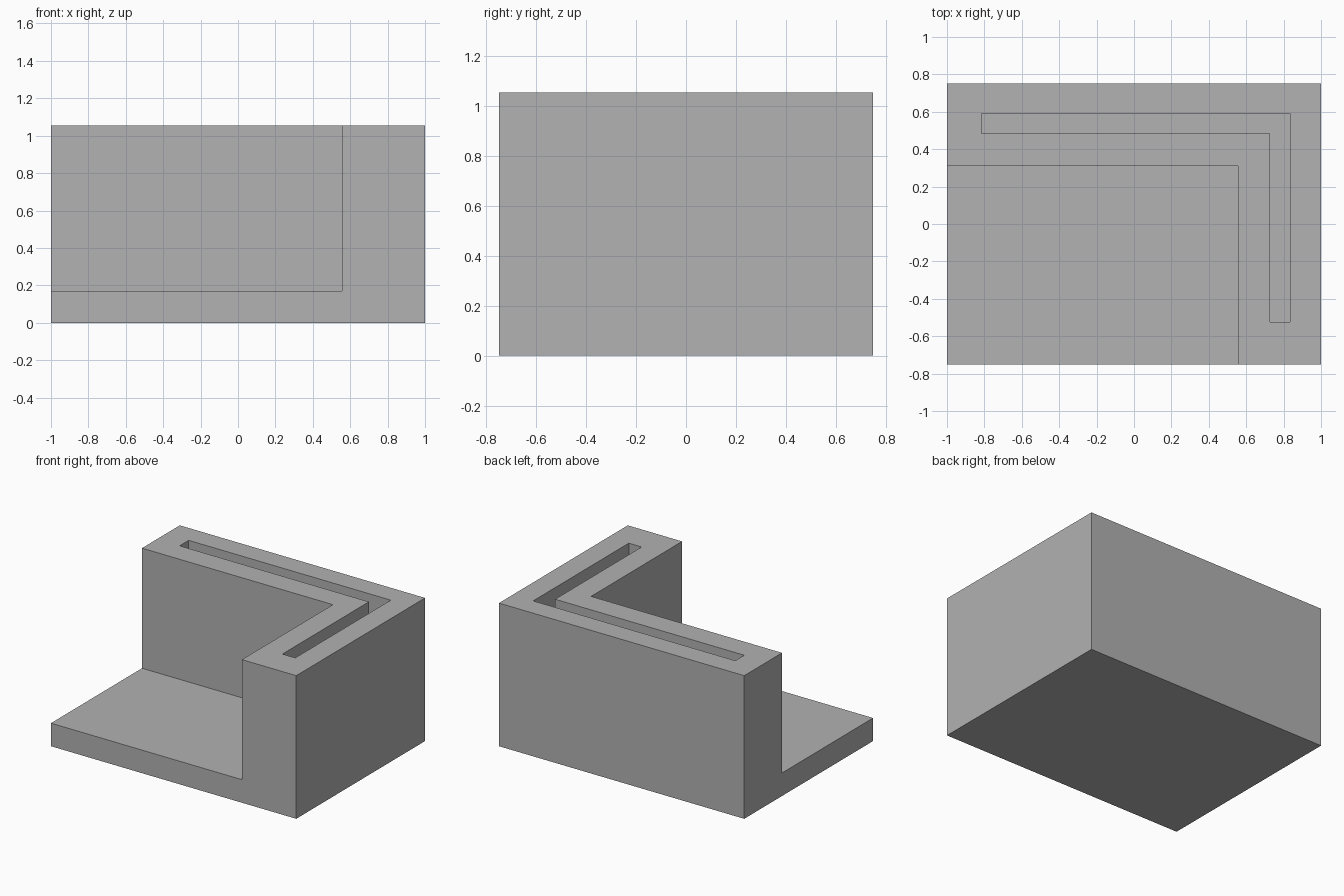
import bpy
import bmesh

cube = bpy.data.objects.get("Cube")
if cube:
    bpy.data.objects.remove(cube, do_unlink=True)

grey = bpy.data.materials.new("plain grey")
grey.use_nodes = True
colour = (0.445, 0.445, 0.445, 1)
grey.diffuse_color = colour
next(n for n in grey.node_tree.nodes
     if n.type == 'BSDF_PRINCIPLED').inputs["Base Color"].default_value = colour


def prism(name, outline, bottom, top):
    """Extrude a counter-clockwise plan outline from bottom to top."""
    bm = bmesh.new()
    face = bm.faces.new([bm.verts.new((x, y, bottom)) for x, y in outline])
    new = bmesh.ops.extrude_face_region(bm, geom=[face])["geom"]
    bmesh.ops.translate(bm, vec=(0, 0, top - bottom),
                        verts=[v for v in new if isinstance(v, bmesh.types.BMVert)])
    bmesh.ops.recalc_face_normals(bm, faces=bm.faces)
    mesh = bpy.data.meshes.new(name)
    bm.to_mesh(mesh)
    bm.free()
    mesh.materials.append(grey)
    obj = bpy.data.objects.new(name, mesh)
    bpy.context.collection.objects.link(obj)
    return obj


def rectangle(x0, y0, x1, y1):
    return [(x0, y0), (x1, y0), (x1, y1), (x0, y1)]


HEIGHT, FLOOR = 1.055, 0.17

# Solid block
body = prism("corner_block", rectangle(-1, -0.75, 1, 0.75), 0, HEIGHT)

# Open corner above the base plate
recess = prism("recess_cutter", rectangle(-1.2, -0.95, 0.557, 0.31), FLOOR, HEIGHT + 0.2)

# L-shaped slot in the top of the walls
slot = prism("slot_cutter",
             [(-0.815, 0.485), (0.728, 0.485), (0.728, -0.523),
              (0.833, -0.523), (0.833, 0.59), (-0.815, 0.59)],
             FLOOR, HEIGHT + 0.2)

# Cut both, then bake the result and discard the cutters
for cutter in (recess, slot):
    cutter.hide_render = True
    mod = body.modifiers.new(cutter.name, 'BOOLEAN')
    mod.operation = 'DIFFERENCE'
    mod.solver = 'EXACT'
    mod.object = cutter

bpy.context.view_layer.update()
graph = bpy.context.evaluated_depsgraph_get()
result = bpy.data.meshes.new_from_object(body.evaluated_get(graph))
body.modifiers.clear()
body.data = result
for cutter in (recess, slot):
    bpy.data.objects.remove(cutter, do_unlink=True)
